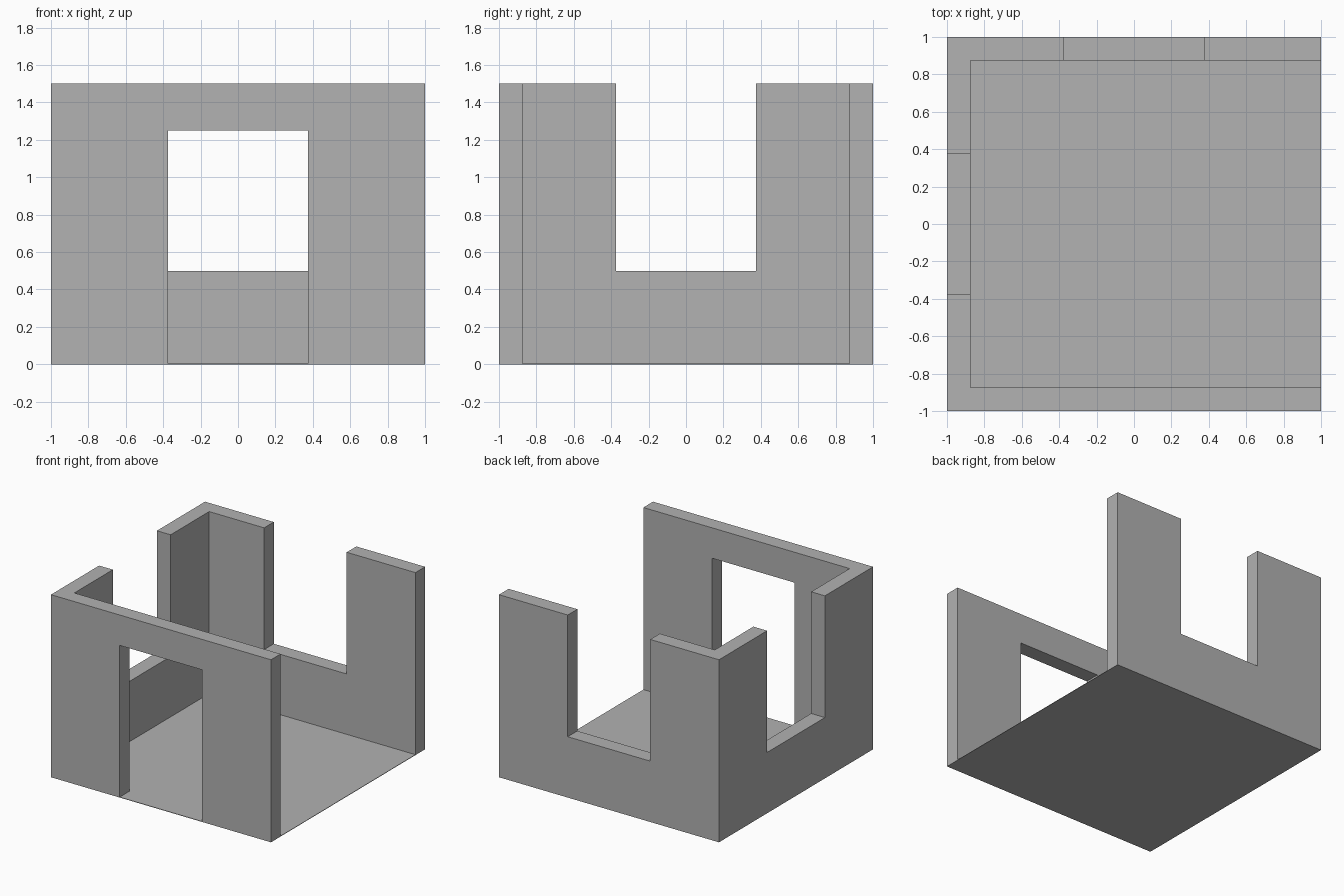
import bpy
import bmesh
from mathutils import Vector

if "Cube" in bpy.data.objects:
    bpy.data.objects.remove(bpy.data.objects["Cube"], do_unlink=True)

GREY = (0.445, 0.445, 0.445, 1.0)
mat = bpy.data.materials.new("plain grey")
mat.use_nodes = True
mat.diffuse_color = GREY
mat.node_tree.nodes["Principled BSDF"].inputs["Base Color"].default_value = GREY

HALF = 1.0        # half the footprint
INNER = 0.875     # inner face of the walls
GAP = 0.375       # half width of each opening
TOP = 1.5         # wall height
SILL = 0.5        # bottom of the window notches
LINTEL = 1.25     # top of the doorway
FLOOR = 0.004     # floor sheet thickness


def extruded(name, outline, offset):
    """Flat outline swept along offset into a closed solid."""
    bm = bmesh.new()
    face = bm.faces.new([bm.verts.new(p) for p in outline])
    swept = bmesh.ops.extrude_face_region(bm, geom=[face], use_keep_orig=True)
    verts = [v for v in swept["geom"] if isinstance(v, bmesh.types.BMVert)]
    bmesh.ops.translate(bm, verts=verts, vec=Vector(offset))
    bmesh.ops.recalc_face_normals(bm, faces=bm.faces)
    mesh = bpy.data.meshes.new(name)
    bm.to_mesh(mesh)
    bm.free()
    mesh.materials.append(mat)
    obj = bpy.data.objects.new(name, mesh)
    bpy.context.collection.objects.link(obj)
    return obj


def mirrored(half):
    """Half profile completed with its reflection across the first axis."""
    return half + [(-a, b) for a, b in reversed(half)]


def notched(half_width):
    """Wall profile with a notch open at the top."""
    return mirrored([(half_width, 0), (half_width, TOP), (GAP, TOP), (GAP, SILL)])


# Front wall with a doorway
door_profile = mirrored([(HALF, TOP), (HALF, 0), (GAP, 0), (GAP, LINTEL)])
extruded("front_wall", [(x, -HALF, z) for x, z in door_profile],
         (0, HALF - INNER, 0))

# Back wall with an open-topped window
extruded("back_wall", [(x, INNER, z) for x, z in notched(HALF)],
         (0, HALF - INNER, 0))

# Side wall on the model's right, fitted between front and back
extruded("right_wall", [(-HALF, y, z) for y, z in notched(INNER)],
         (HALF - INNER, 0, 0))

# Floor sheet reaching through the doorway and to the open side
floor_outline = [(HALF, INNER), (-INNER, INNER), (-INNER, -INNER),
                 (-GAP, -INNER), (-GAP, -HALF), (GAP, -HALF),
                 (GAP, -INNER), (HALF, -INNER)]
extruded("floor", [(x, y, 0) for x, y in floor_outline], (0, 0, FLOOR))
